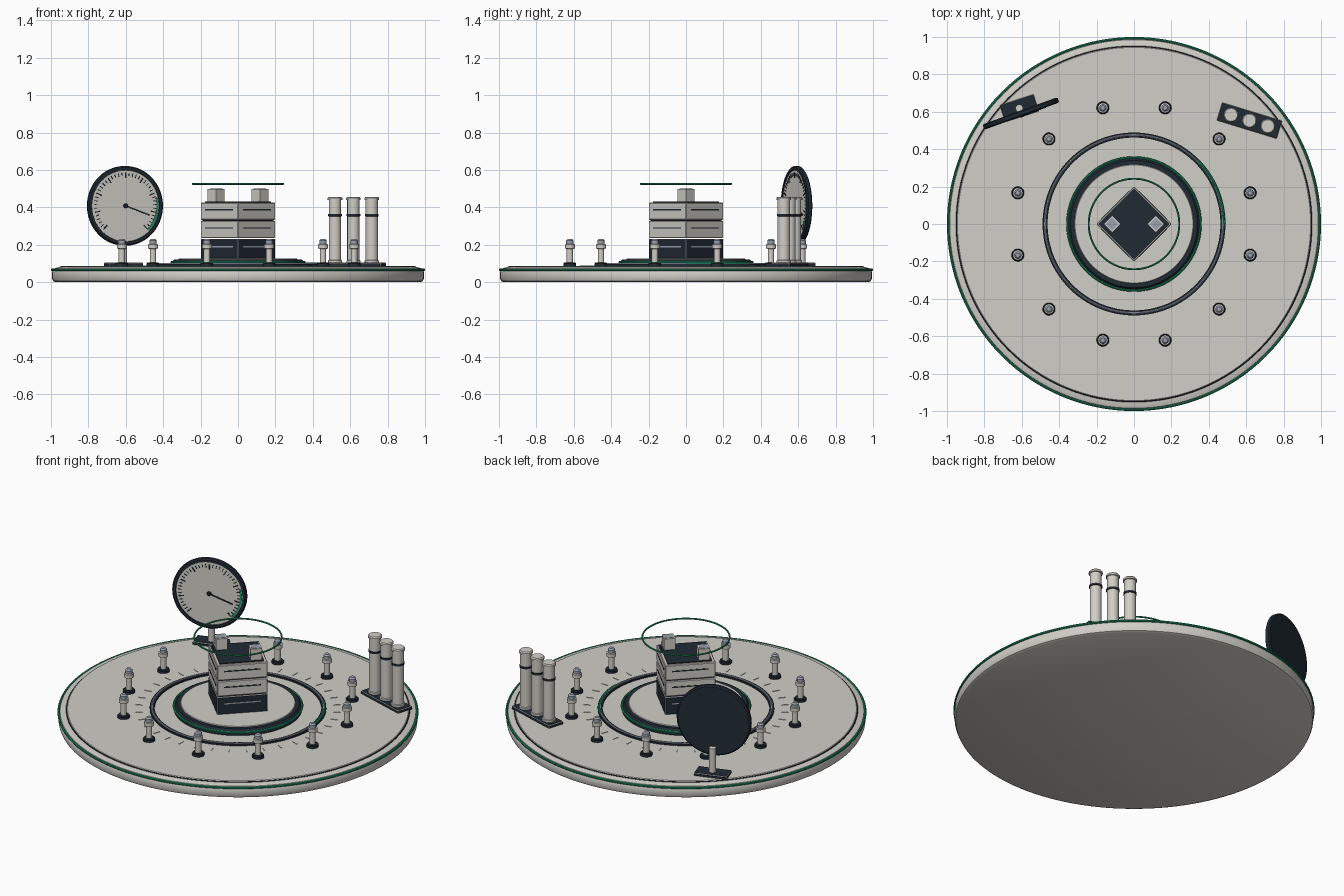
import bpy, bmesh
from math import pi, sin, cos, radians
from mathutils import Matrix, Vector

if "Cube" in bpy.data.objects:
    bpy.data.objects.remove(bpy.data.objects["Cube"])


def material(name, rgb):
    m = bpy.data.materials.new(name)
    m.use_nodes = True
    m.diffuse_color = (*rgb, 1)
    m.node_tree.nodes["Principled BSDF"].inputs["Base Color"].default_value = (*rgb, 1)
    return m


MATS = [material("warm white", (0.64, 0.62, 0.57)),
        material("dark navy", (0.014, 0.023, 0.034)),
        material("green", (0.015, 0.27, 0.13)),
        material("steel", (0.32, 0.36, 0.43))]
WHITE, NAVY, GREEN, STEEL = range(4)


def move(x, y, z, turn=0):
    return Matrix.Translation((x, y, z)) @ Matrix.Rotation(radians(turn), 4, 'Z')


def finish(name, bm, matrix):
    bmesh.ops.recalc_face_normals(bm, faces=bm.faces)
    mesh = bpy.data.meshes.new(name)
    bm.to_mesh(mesh)
    bm.free()
    for m in MATS:
        mesh.materials.append(m)
    ob = bpy.data.objects.new(name, mesh)
    bpy.context.collection.objects.link(ob)
    ob.matrix_world = matrix
    bpy.ops.object.select_all(action='DESELECT')
    ob.select_set(True)
    bpy.context.view_layer.objects.active = ob
    bpy.ops.object.shade_smooth_by_angle(angle=radians(35))
    return ob


def lathe(name, profile, mats, steps=32, matrix=Matrix(), closed=False, arc=None):
    """Spin (radius, height) points round z; mats is one index or one per segment."""
    bm = bmesh.new()
    a0, a1 = [radians(a) for a in (arc or (0, 360))]
    count = steps + 1 if arc else steps
    rows = []
    for i in range(count):
        a = a0 + (a1 - a0) * i / steps
        rows.append([bm.verts.new((r * cos(a), r * sin(a), z)) for r, z in profile])
    n = len(profile)
    for i in range(steps):
        p, q = rows[i], rows[(i + 1) % count]
        for j in range(n if closed else n - 1):
            k = (j + 1) % n
            f = bm.faces.new((p[j], q[j], q[k], p[k]))
            f.material_index = mats if isinstance(mats, int) else mats[j]
    ends = []
    if arc:
        ends = [(rows[0], 0), (rows[-1], 0)]
    elif not closed:
        ends = [([r[0] for r in rows], 0), ([r[-1] for r in rows], -1)]
    for verts, j in ends:
        bm.faces.new(verts).material_index = mats if isinstance(mats, int) else mats[j]
    return finish(name, bm, matrix)


def disc(name, r, z0, z1, mat, steps=64, matrix=Matrix(), bevel=0.003):
    return lathe(name, [(r, z0), (r, z1 - bevel), (r - bevel, z1)], mat, steps, matrix)


def ring(name, r, z, thick, mat, steps=96, matrix=Matrix(), arc=None):
    profile = [(r + thick * cos(i * pi / 4), z + thick * sin(i * pi / 4)) for i in range(8)]
    return lathe(name, profile, mat, steps, matrix, True, arc)


def boxes(name, items, matrix=Matrix(), bevel=0):
    """One object from several (placement, size, material) boxes."""
    bm = bmesh.new()
    for place, size, mat in items:
        made = bmesh.ops.create_cube(bm, size=1, matrix=place @ Matrix.Diagonal((*size, 1)))
        for f in {f for v in made["verts"] for f in v.link_faces}:
            f.material_index = mat
    if bevel:
        bmesh.ops.bevel(bm, geom=bm.edges[:], offset=bevel, segments=1, affect='EDGES')
    return finish(name, bm, matrix)


# Round base with a bright edge band and a thin dark seam round the deck
lathe("base", [(0.975, 0), (0.988, 0.006), (0.994, 0.02), (0.994, 0.055),
               (0.985, 0.072), (0.96, 0.08)], WHITE, 128)
ring("base_edge_band", 0.993, 0.066, 0.007, GREEN, 128)
disc("deck_seam", 0.953, 0.07, 0.084, NAVY, 128)
disc("deck", 0.947, 0.07, 0.087, WHITE, 128)

# Circular track with a highlighted arc and radial marks
lathe("track", [(0.462, 0.08), (0.462, 0.097), (0.489, 0.097), (0.489, 0.08)], NAVY, 96, closed=True)
ring("track_rail", 0.476, 0.097, 0.006, STEEL)
ring("track_highlight", 0.48, 0.098, 0.008, GREEN, 24, arc=(0, 45))
boxes("track_marks", [(Matrix.Rotation(i * pi / 18, 4, 'Z') @ move(0.55, 0, 0.087),
                       (0.04, 0.005, 0.006), WHITE) for i in range(36)])

# Central plinth
disc("plinth_skirt", 0.355, 0.08, 0.112, NAVY, 96, bevel=0.01)
ring("plinth_outer_band", 0.355, 0.106, 0.007, GREEN)
lathe("plinth_collar", [(0.315, 0.1), (0.315, 0.122), (0.34, 0.122), (0.35, 0.11)],
      NAVY, 96, closed=True)
disc("plinth_top", 0.318, 0.1, 0.126, WHITE, 96)

# Stacked tower, turned to show a corner to the front
tower = move(0, 0, 0, 45)
SIDE = 0.284
boxes("tower_foot", [(move(0, 0, 0.178), (SIDE, SIDE, 0.108), NAVY)], tower, 0.004)
boxes("tower_core", [(move(0, 0, 0.33), (SIDE - 0.015, SIDE - 0.015, 0.19), NAVY)], tower)
for i, z in enumerate((0.282, 0.379)):
    boxes(f"tower_tier_{i + 1}", [(move(0, 0, z), (SIDE, SIDE, 0.092), WHITE)], tower, 0.004)
slits = []
for z in (0.19, 0.29, 0.387):
    for k in range(4):
        slits.append((move(0, 0, 0, 90 * k) @ move(SIDE / 2, 0, z),
                      (0.004, 0.21, 0.007), STEEL if z < 0.2 else NAVY))
boxes("tower_slits", slits, tower)
boxes("tower_roof", [(move(0, 0, 0.426), (0.25, 0.25, 0.008), NAVY)], tower)
for side, x in (("left", 0.117), ("right", -0.117)):
    boxes(f"roof_block_{side}", [(move(0, 0, 0), (0.064, 0.064, 0.07), WHITE),
                                 (move(0, 0, 0.035), (0.048, 0.048, 0.004), STEEL)],
          move(x, 0, 0.463, 45))
ring("floating_ring", 0.242, 0.525, 0.005, GREEN)

# Ring of small posts, all sharing one mesh
post = lathe("post_1", [(0.034, 0.08), (0.034, 0.1), (0.03, 0.105), (0.017, 0.105), (0.017, 0.178),
                        (0.027, 0.18), (0.027, 0.202), (0.02, 0.204), (0.02, 0.222), (0.012, 0.231)],
             [NAVY] * 3 + [WHITE] * 4 + [STEEL] * 2, 20)
for i in range(12):
    ob = post if i == 0 else post.copy()
    if i:
        ob.name = f"post_{i + 1}"
        bpy.context.collection.objects.link(ob)
    a = radians(15 + 30 * i)
    ob.matrix_world = move(0.643 * cos(a), 0.643 * sin(a), 0, 15 + 30 * i)

# Three tall tubes on a plate
stand = move(0.617, 0.553, 0, -17)
boxes("tube_plate", [(move(0, 0, 0.093), (0.335, 0.1, 0.022), NAVY)], stand, 0.003)
for i in range(3):
    lathe(f"tube_{i + 1}", [(0.038, 0.1), (0.038, 0.115), (0.033, 0.118), (0.033, 0.352), (0.037, 0.353),
                            (0.037, 0.364), (0.033, 0.365), (0.033, 0.438), (0.039, 0.44),
                            (0.039, 0.45), (0.034, 0.456)],
          [WHITE] * 3 + [NAVY] * 3 + [WHITE] * 4, 28, stand @ move((i - 1) * 0.103, 0, 0))

# Large dial on a short stand
mount = move(-0.607, 0.6, 0, 18)
boxes("dial_foot", [(move(0, 0.02, 0.093), (0.19, 0.095, 0.022), NAVY)], mount, 0.003)
lathe("dial_post", [(0.02, 0.1), (0.02, 0.25)], WHITE, 20, mount @ move(0, 0.02, 0))
dial = move(-0.605, 0.592, 0.408, 20) @ Matrix.Rotation(pi / 2, 4, 'X')
lathe("dial_case", [(0.205, -0.014), (0.213, -0.008), (0.213, 0.01), (0.206, 0.016),
                    (0.192, 0.016), (0.19, 0.008)], NAVY, 72, dial)
disc("dial_face", 0.191, 0, 0.011, WHITE, 72, dial, 0.001)
marks = []
for i in range(41):
    major = i % 5 == 0
    length = 0.03 if major else 0.018
    turn = Matrix.Rotation(radians(225 - 270 * i / 40), 4, 'Z')
    marks.append((turn @ move(0.178 - length / 2, 0, 0.012),
                  (length, 0.006 if major else 0.004, 0.004), NAVY))
boxes("dial_marks", marks, dial)
lathe("dial_green_arc", [(0.176, 0.01), (0.176, 0.014), (0.187, 0.014), (0.187, 0.01)], GREEN, 24,
      dial, True, (-45, 14))
boxes("dial_needle", [(Matrix.Rotation(radians(-20), 4, 'Z') @ move(0.065, 0, 0.016),
                       (0.16, 0.007, 0.004), NAVY)], dial)
disc("dial_hub", 0.012, 0.01, 0.022, NAVY, 20, dial)
